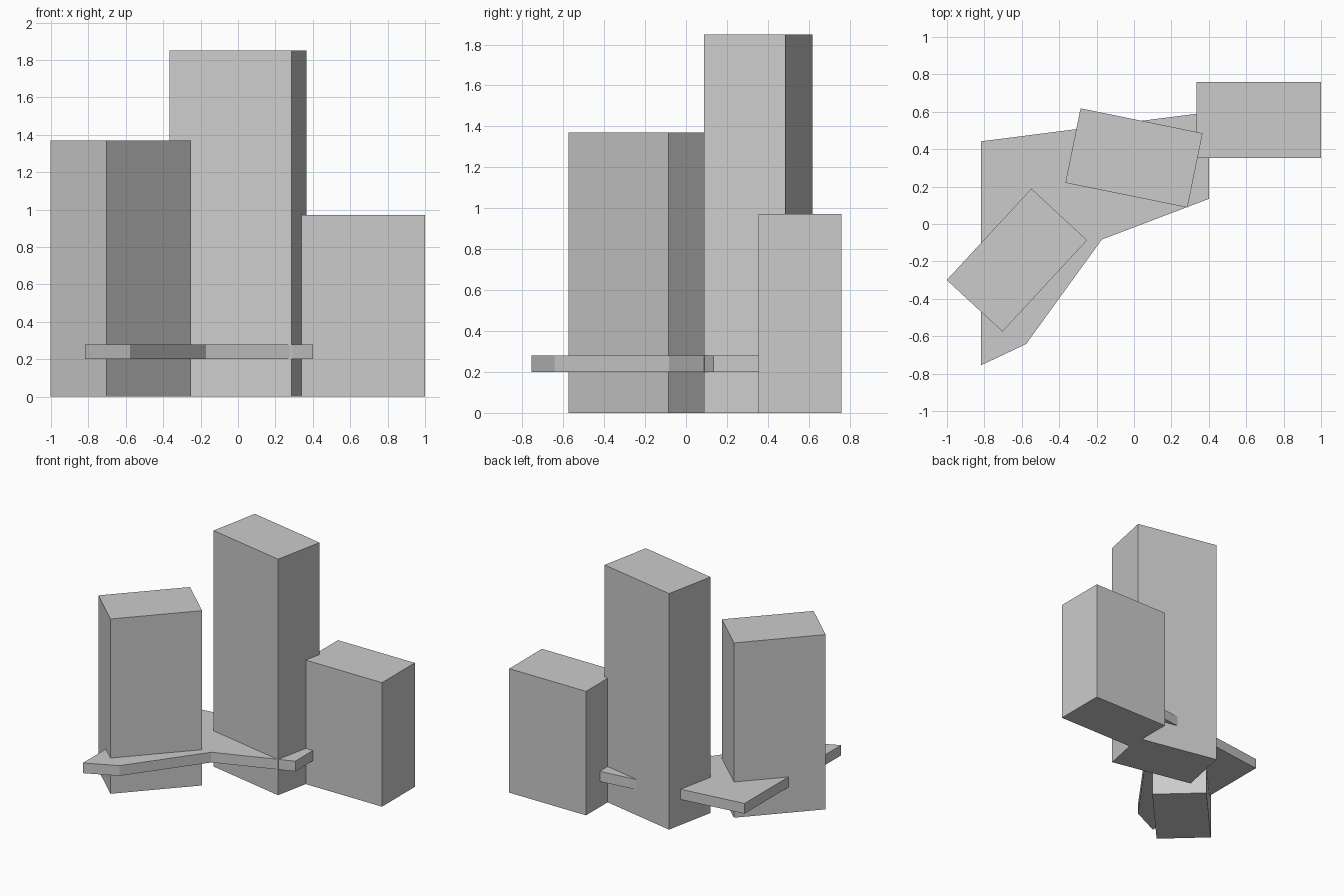
import bpy, bmesh
from math import radians

if "Cube" in bpy.data.objects:
    bpy.data.objects.remove(bpy.data.objects["Cube"])

def add_object(name, build):
    bm = bmesh.new()
    build(bm)
    bmesh.ops.recalc_face_normals(bm, faces=bm.faces)
    mesh = bpy.data.meshes.new(name)
    bm.to_mesh(mesh)
    bm.free()
    obj = bpy.data.objects.new(name, mesh)
    bpy.context.collection.objects.link(obj)
    return obj

def prism(name, outline, z0, z1):
    def build(bm):
        face = bm.faces.new([bm.verts.new((x, y, z0)) for x, y in outline])
        top = bmesh.ops.extrude_face_region(bm, geom=[face], use_keep_orig=True)
        verts = [g for g in top["geom"] if isinstance(g, bmesh.types.BMVert)]
        bmesh.ops.translate(bm, verts=verts, vec=(0, 0, z1 - z0))
    return add_object(name, build)

# Three towers sharing one footprint, each turned and raised differently
W, D = 0.333, 0.203
footprint = [(-W, -D), (W, -D), (W, D), (-W, D)]
for name, x, y, angle, height in [
    ("left_tower", -0.626, -0.193, 47.2, 1.37),
    ("middle_tower", 0.0, 0.353, -11.5, 1.85),
    ("right_tower", 0.668, 0.557, 0, 0.972),
]:
    tower = prism(name, footprint, 0, height)
    tower.location = (x, y, 0)
    tower.rotation_euler.z = radians(angle)

# Thin angular platform linking the towers
prism("platform", [(-0.817, -0.755), (-0.577, -0.642), (-0.172, -0.083),
                   (0.402, 0.135), (0.402, 0.598), (-0.817, 0.442)], 0.2, 0.28)
